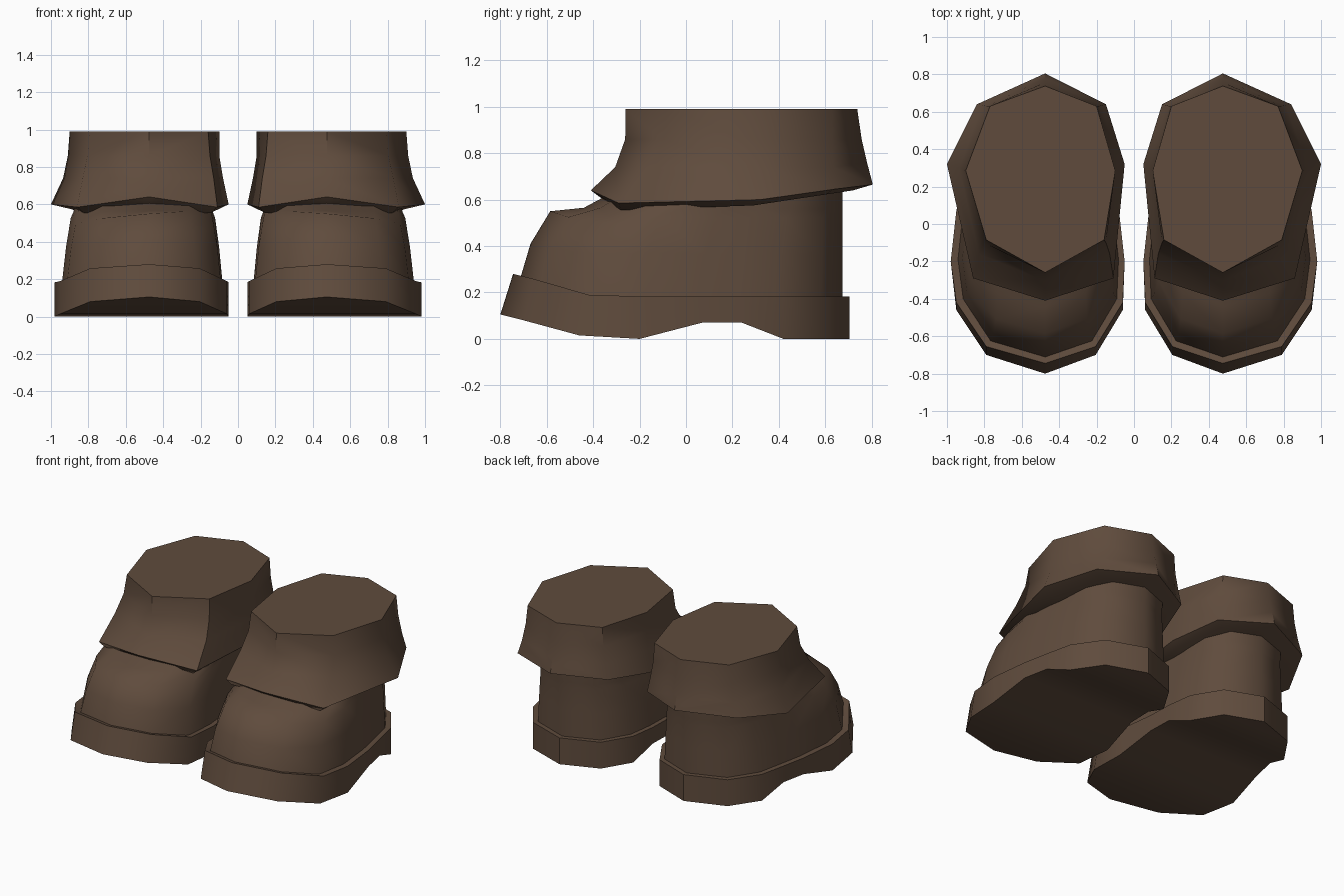
import bpy, bmesh, math

if "Cube" in bpy.data.objects:
    bpy.data.objects.remove(bpy.data.objects["Cube"])

CX = 0.475  # centre line of one boot

leather = bpy.data.materials.new("dark brown leather")
leather.diffuse_color = (0.115, 0.071, 0.046, 1)
leather.use_nodes = True
leather.node_tree.nodes["Principled BSDF"].inputs["Base Color"].default_value = leather.diffuse_color


def ring(stations):
    """Closed outline from (y, inner half width, outer half width, z), front to back."""
    inner = [(CX - a, y, z) for y, a, b, z in stations]
    outer = [(CX + b, y, z) for y, a, b, z in stations[1:-1]]
    return inner + outer[::-1]


def loft(name, levels, angle=50):
    """Skin the outlines from bottom to top, cap both ends, mirror to the other foot."""
    bm = bmesh.new()
    rings = [[bm.verts.new(p) for p in ring(s)] for s in levels]
    n = len(rings[0])
    for lo, hi in zip(rings, rings[1:]):
        for i in range(n):
            j = (i + 1) % n
            bm.faces.new((lo[i], lo[j], hi[j], hi[i]))
    for r in (rings[0], rings[-1]):  # caps run across in strips so they may bend
        for i in range(n // 2):
            strip = [r[i], r[i + 1], r[(n - i - 1) % n], r[(n - i) % n]]
            bm.faces.new(list(dict.fromkeys(strip)))
    bmesh.ops.recalc_face_normals(bm, faces=bm.faces)
    mesh = bpy.data.meshes.new(name)
    bm.to_mesh(mesh)
    bm.free()
    mesh.materials.append(leather)
    ob = bpy.data.objects.new(name, mesh)
    bpy.context.collection.objects.link(ob)
    bpy.ops.object.select_all(action='DESELECT')
    ob.select_set(True)
    bpy.context.view_layer.objects.active = ob
    bpy.ops.object.shade_smooth_by_angle(angle=math.radians(angle))
    ob.modifiers.new("other foot", 'MIRROR').use_mirror_merge = False
    return ob


# Sole: raised toe, arch and heel
sole_low = [(-.80, 0, 0, .105), (-.70, .27, .315, .08), (-.46, .415, .475, .015),
            (-.20, .425, .505, 0), (.07, .395, .475, .07), (.24, .39, .44, .07),
            (.42, .365, .40, 0), (.61, .25, .27, 0), (.705, 0, 0, 0)]
top_y = [-.745, -.655, -.42, -.20, .07, .24, .42, .61, .705]
top_z = [.28, .258, .19, .183, .182, .182, .182, .182, .182]
sole_high = [(y, a, b, z) for (_, a, b, _), y, z in zip(sole_low, top_y, top_z)]
loft("sole", [sole_low, sole_high], 40)


# Foot: the sole outline drawn in level by level
def foot_level(front, width, z_front, z_back, shoulder=0.0):
    out = []
    back = .675
    for k, (y, a, b, z) in enumerate(sole_high):
        t = (back + .03 - y) / (back + .03 + .745)
        zz = z_back + (z_front - z_back) * t ** 3
        if k in (1, 2):
            zz -= shoulder * k
        out.append((back - (back - front) * t, a * width, b * width, zz))
    return out


base = [(y * .955, a * .925, b * .925, z - .01) for y, a, b, z in sole_high]
loft("foot", [base,
              foot_level(-.67, .88, .41, .36, .01),
              foot_level(-.585, .83, .55, .52, .02),
              foot_level(-.44, .80, .565, .56),
              foot_level(-.30, .78, .64, .64)], 60)

# Cuff: flared ankle shaft with an undercut lip
flare = [(-.41, 0, 0, .64), (-.29, .365, .385, .585), (.32, .425, .525, .60),
         (.64, .325, .365, .645), (.805, 0, 0, .665)]
lip = [(-.37, 0, 0, .61), (-.28, .33, .35, .555), (.29, .365, .42, .575),
       (.60, .28, .31, .622), (.72, 0, 0, .64)]
loft("cuff", [lip, flare,
              [(-.305, 0, 0, .74), (-.16, .345, .355, .74), (.30, .395, .46, .74),
               (.635, .305, .335, .74), (.78, 0, 0, .76)],
              [(-.262, 0, 0, .86), (-.10, .325, .33, .86), (.29, .375, .435, .86),
               (.63, .285, .31, .86), (.757, 0, 0, .86)],
              [(-.26, 0, 0, .99), (-.085, .315, .315, .99), (.285, .375, .425, .99),
               (.63, .275, .295, .99), (.738, 0, 0, .99)]], 50)
